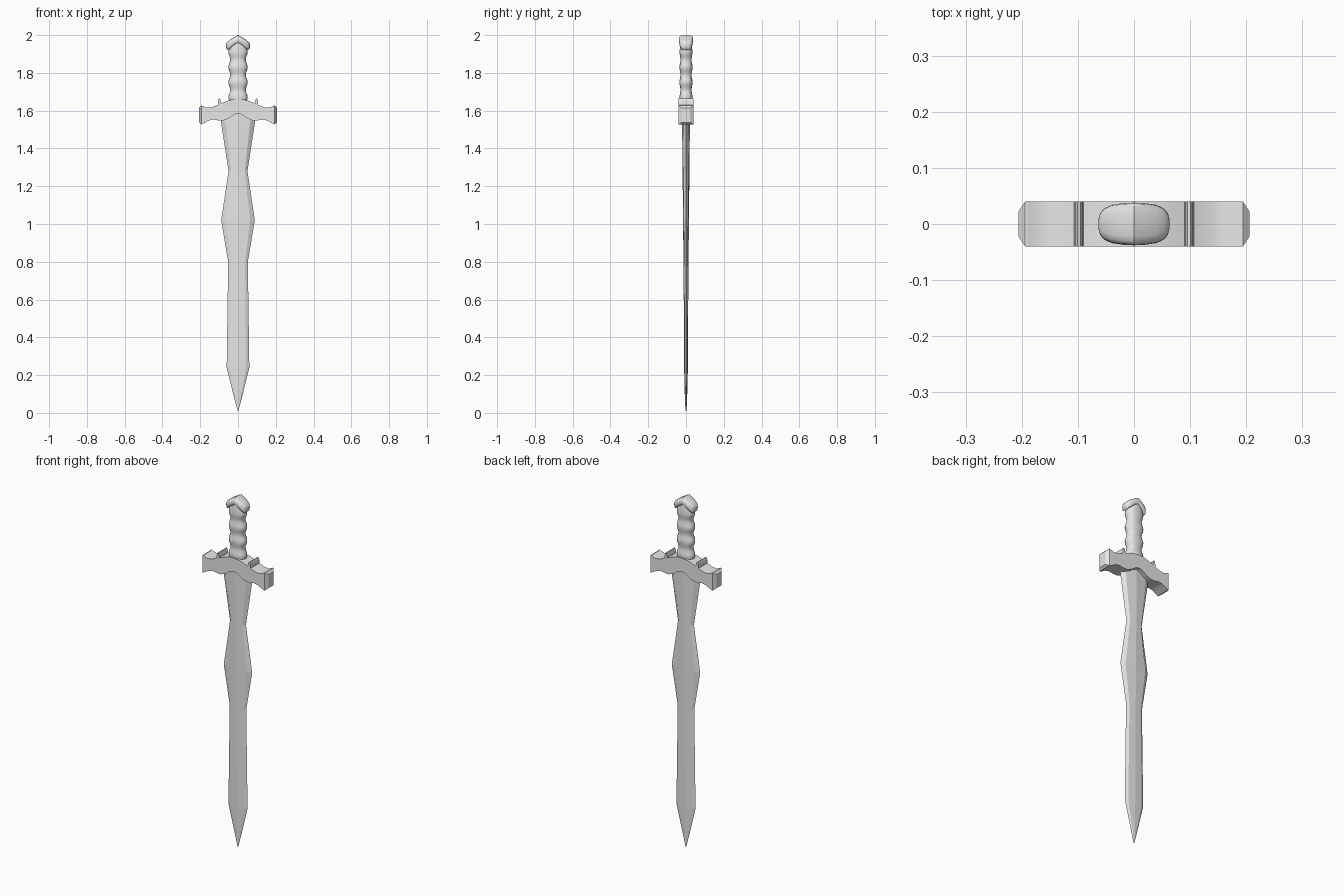
import bpy, bmesh, math

old = bpy.data.objects.get("Cube")
if old:
    bpy.data.objects.remove(old, do_unlink=True)

steel = bpy.data.materials.new("light grey")
steel.diffuse_color = (0.8, 0.8, 0.8, 1)
steel.use_nodes = True
steel.node_tree.nodes["Principled BSDF"].inputs["Base Color"].default_value = (0.8, 0.8, 0.8, 1)


def finish(bm, name, smooth=None):
    bmesh.ops.recalc_face_normals(bm, faces=bm.faces)
    me = bpy.data.meshes.new(name)
    bm.to_mesh(me)
    bm.free()
    ob = bpy.data.objects.new(name, me)
    bpy.context.collection.objects.link(ob)
    me.materials.append(steel)
    if smooth:
        bpy.ops.object.select_all(action='DESELECT')
        ob.select_set(True)
        bpy.context.view_layer.objects.active = ob
        bpy.ops.object.shade_smooth_by_angle(angle=math.radians(smooth))
    return ob


def loft(name, rings, smooth=None):
    """Skin a list of equal-length rings and cap both ends."""
    bm = bmesh.new()
    vs = [[bm.verts.new(p) for p in r] for r in rings]
    n = len(rings[0])
    for a, b in zip(vs, vs[1:]):
        for i in range(n):
            j = (i + 1) % n
            bm.faces.new((a[i], a[j], b[j], b[i]))
    bm.faces.new(vs[0])
    bm.faces.new(vs[-1])
    return finish(bm, name, smooth)


def oval(n, a, b, power=1.0):
    """Superellipse points; power below 1 makes it boxier."""
    pts = []
    for i in range(n):
        t = 2 * math.pi * i / n
        c, s = math.cos(t), math.sin(t)
        pts.append((a * math.copysign(abs(c) ** power, c),
                    b * math.copysign(abs(s) ** power, s)))
    return pts


# Blade: ridged section, (z, half width, half thickness)
stations = [(0.01, 0.002, 0.003), (0.11, 0.028, 0.007), (0.24, 0.06, 0.010), (0.80, 0.052, 0.013),
            (1.02, 0.089, 0.016), (1.28, 0.050, 0.018), (1.54, 0.090, 0.021), (1.60, 0.092, 0.021)]
section = [(1, 0), (0.72, 0.72), (0, 1), (-0.72, 0.72), (-1, 0), (-0.72, -0.72), (0, -1), (0.72, -0.72)]
loft("blade", [[(x * w, y * t, z) for x, y in section] for z, w, t in stations])

# Crossguard: half outline mirrored, then extruded front to back
top = [(0, 1.662), (0.035, 1.658), (0.07, 1.647), (0.11, 1.630), (0.14, 1.618), (0.165, 1.616), (0.193, 1.627)]
bottom = [(0.193, 1.528), (0.175, 1.536), (0.155, 1.548), (0.13, 1.553), (0.10, 1.548),
          (0.075, 1.549), (0.045, 1.562), (0.022, 1.579), (0, 1.586)]
half = top + bottom
outline = half + [(-x, z) for x, z in reversed(half[1:-1])]
loft("crossguard", [[(x, y, z) for x, z in outline] for y in (-0.04, 0.04)], 30)

for side, word in ((1, "left"), (-1, "right")):
    # Bevelled end cap of the crossguard
    caps = [(0.190, 0.04, 1.528, 1.627), (0.194, 0.04, 1.528, 1.627), (0.206, 0.022, 1.538, 1.615)]
    loft("guard_end_" + word,
         [[(side * x, -y, lo), (side * x, y, lo), (side * x, y, hi), (side * x, -y, hi)]
          for x, y, lo, hi in caps])
    # Small raised ridge across the top of the guard
    ridge = [(0.088, 1.62), (0.091, 1.648), (0.095, 1.663), (0.101, 1.665), (0.105, 1.655), (0.108, 1.62)]
    loft("guard_ridge_" + word, [[(side * x, y, z) for x, z in ridge] for y in (-0.04, 0.04)])

# Grip: wavy oval column with finger swells
rings = []
for i in range(33):
    z = 1.64 + 0.27 * i / 32
    wave = math.cos(2 * math.pi * (z - 1.67) / 0.08)
    rings.append([(x, y, z) for x, y in oval(20, 0.046 + 0.005 * wave, 0.032 + 0.0025 * wave, 0.85)])
for z, a, b in ((1.935, 0.046, 0.032), (1.965, 0.036, 0.030)):
    rings.append([(x, y, z) for x, y in oval(20, a, b, 0.85)])
loft("grip", rings, 50)

# Pommel: rounded bar bent into a chevron, (x, half depth, low z, high z)
arm = [(0.063, 0.010, 1.935, 1.953), (0.060, 0.020, 1.927, 1.960), (0.053, 0.028, 1.920, 1.967),
       (0.040, 0.034, 1.930, 1.977), (0.020, 0.037, 1.945, 1.989), (0, 0.038, 1.957, 2.0)]
bar = [(-x, d, lo, hi) for x, d, lo, hi in arm] + arm[-2::-1]
loft("pommel", [[(x, u, (lo + hi) / 2 + v) for u, v in oval(16, d, (hi - lo) / 2, 0.6)]
                for x, d, lo, hi in bar], 45)
